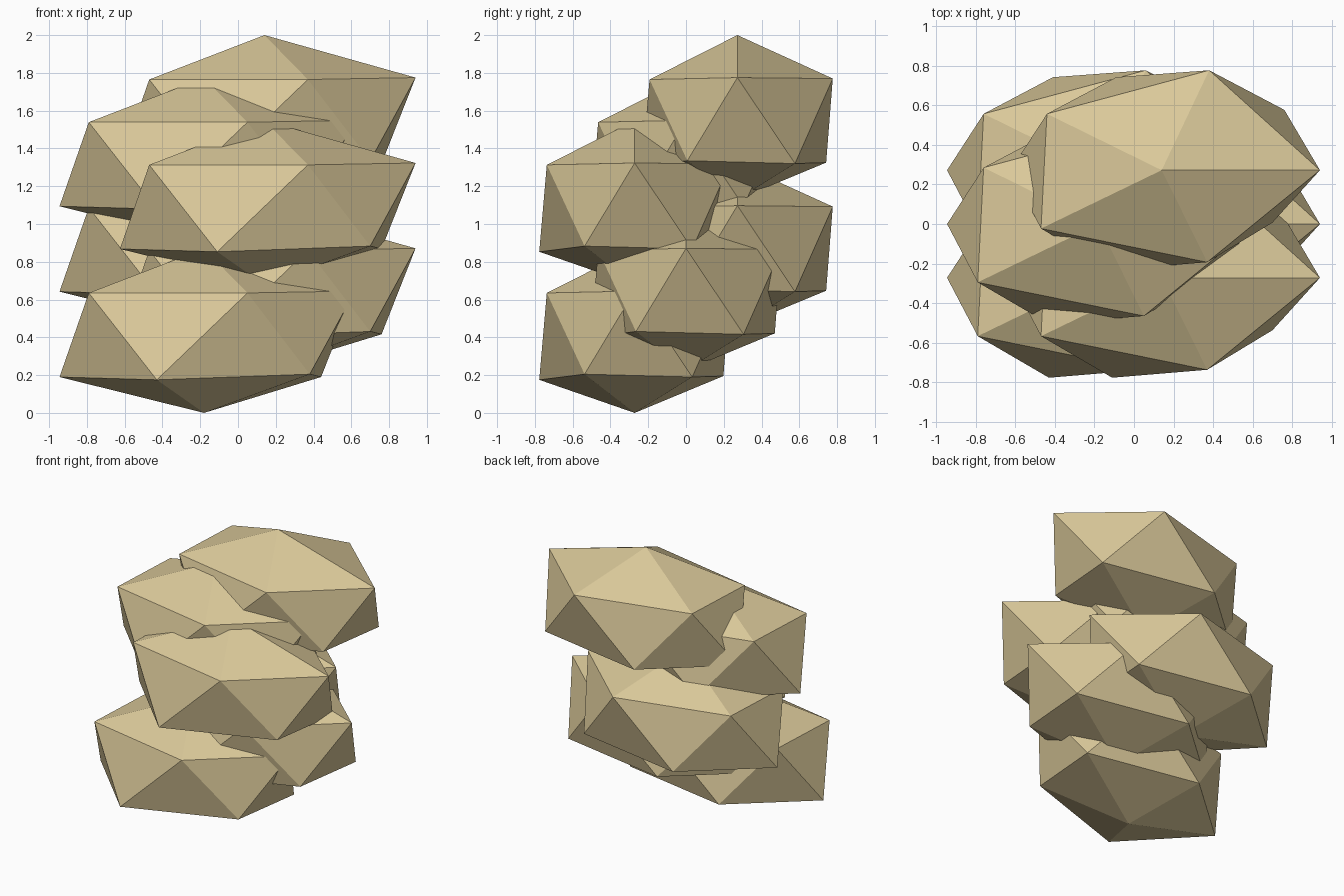
import bpy
import bmesh

cube = bpy.data.objects.get("Cube")
if cube:
    bpy.data.objects.remove(cube, do_unlink=True)

# Sandy stone colour
SAND = (0.70, 0.58, 0.32, 1.0)
sand = bpy.data.materials.new("sand_stone")
sand.use_nodes = True
sand.diffuse_color = SAND
sand.node_tree.nodes["Principled BSDF"].inputs["Base Color"].default_value = SAND

# One rough twenty-sided boulder: two poles and two rings of five corners
TOP = [(-0.02, 0, 0.435)]
UPPER_RING = [(0.78, 0, 0.21), (0.22, 0.505, 0.205), (-0.6, 0.285, 0.2),
              (-0.63, -0.295, 0.2), (0.21, -0.465, 0.2)]
LOWER_RING = [(-0.785, 0, -0.245), (-0.27, -0.505, -0.26), (0.54, -0.265, -0.23),
              (0.6, 0.305, -0.245), (-0.25, 0.47, -0.24)]
BOTTOM = [(-0.02, 0, -0.435)]


def boulder_mesh():
    bm = bmesh.new()
    for corner in TOP + UPPER_RING + LOWER_RING + BOTTOM:
        bm.verts.new(corner)
    bmesh.ops.convex_hull(bm, input=list(bm.verts))
    bmesh.ops.recalc_face_normals(bm, faces=list(bm.faces))
    mesh = bpy.data.meshes.new("boulder")
    bm.to_mesh(mesh)
    bm.free()
    mesh.materials.append(sand)
    return mesh


# Pile of six: sides alternate left and right, depth cycles front, middle, back
boulder = boulder_mesh()
STEP = 0.226
for level in range(6):
    side = 0.16 if level % 2 else -0.16
    depth = (level % 3 - 1) * 0.272
    rock = bpy.data.objects.new(f"boulder_{level + 1}", boulder)
    rock.location = (side, depth, 0.435 + level * STEP)
    bpy.context.collection.objects.link(rock)
